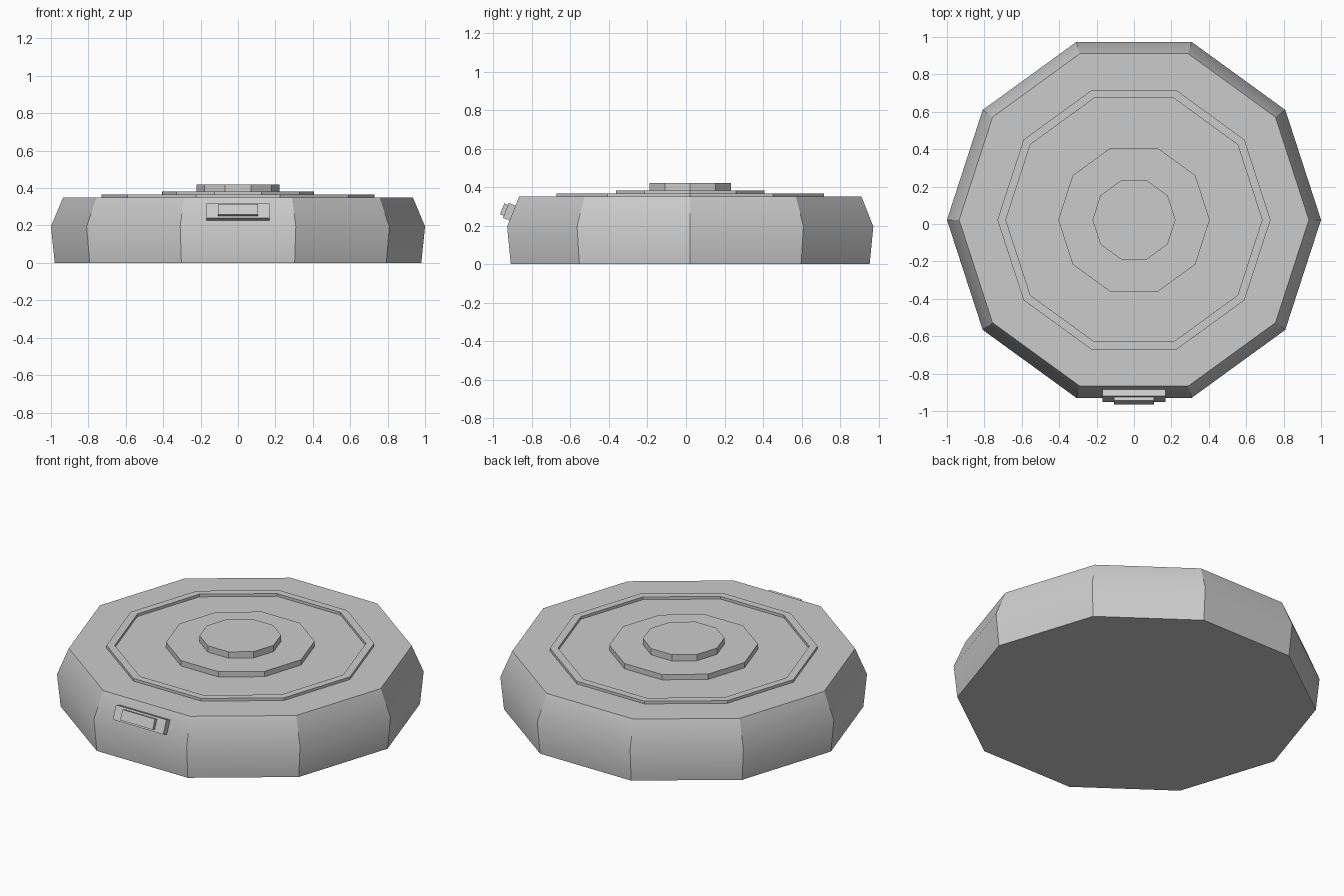
import bpy, bmesh, math
from mathutils import Matrix, Vector

if "Cube" in bpy.data.objects:
    bpy.data.objects.remove(bpy.data.objects["Cube"])

SIDES = 10
CY = 0.022  # centre of the round parts; the front button offsets the bounds


def make_object(name, bm, smooth_angle=None):
    bmesh.ops.recalc_face_normals(bm, faces=bm.faces)
    mesh = bpy.data.meshes.new(name)
    bm.to_mesh(mesh)
    bm.free()
    obj = bpy.data.objects.new(name, mesh)
    bpy.context.collection.objects.link(obj)
    if smooth_angle:
        bpy.ops.object.select_all(action='DESELECT')
        obj.select_set(True)
        bpy.context.view_layer.objects.active = obj
        bpy.ops.object.shade_smooth_by_angle(angle=math.radians(smooth_angle))
    return obj


def lathe(name, profile, closed=False, smooth_angle=None):
    """Ten-sided turned part from (radius, z) points; open profiles get caps."""
    bm = bmesh.new()
    rings = []
    for r, z in profile:
        rings.append([bm.verts.new((r * math.cos(math.tau * i / SIDES),
                                    CY + r * math.sin(math.tau * i / SIDES), z))
                      for i in range(SIDES)])
    pairs = list(zip(rings, rings[1:]))
    if closed:
        pairs.append((rings[-1], rings[0]))
    else:
        bm.faces.new(rings[0])
        bm.faces.new(rings[-1])
    for a, b in pairs:
        for i in range(SIDES):
            j = (i + 1) % SIDES
            bm.faces.new((a[i], a[j], b[j], b[i]))
    return make_object(name, bm, smooth_angle)


# Main housing with a chamfered upper band
lathe("housing", [(0.98, 0), (1.0, 0.195), (0.935, 0.35)], smooth_angle=30)

# Raised rim, stepped disc and central knob on the top
lathe("top_rim", [(0.73, 0.34), (0.73, 0.366), (0.685, 0.366), (0.685, 0.34)],
      closed=True)
lathe("middle_disc", [(0.405, 0.34), (0.405, 0.382)])
lathe("centre_knob", [(0.222, 0.37), (0.222, 0.42)])

# Front button: two stacked boxes tilted to lie on the sloping front facet
apothem = math.cos(math.pi / SIDES)
tilt = math.atan2(0.065 * apothem, 0.155)
z_mid = 0.265
facet_y = CY - apothem * (1 - 0.065 * (z_mid - 0.195) / 0.155)
frame = Matrix.Translation((0, facet_y, z_mid)) @ Matrix.Rotation(-tilt, 4, 'X')


def facet_box(name, width, height, back, front):
    bm = bmesh.new()
    place = (frame @ Matrix.Translation((0, -(back + front) / 2, 0))
             @ Matrix.Diagonal(Vector((width, front - back, height, 1))))
    bmesh.ops.create_cube(bm, size=1, matrix=place)
    return make_object(name, bm)


facet_box("button_plate", 0.336, 0.083, -0.02, 0.037)
facet_box("button", 0.216, 0.06, 0.02, 0.058)
